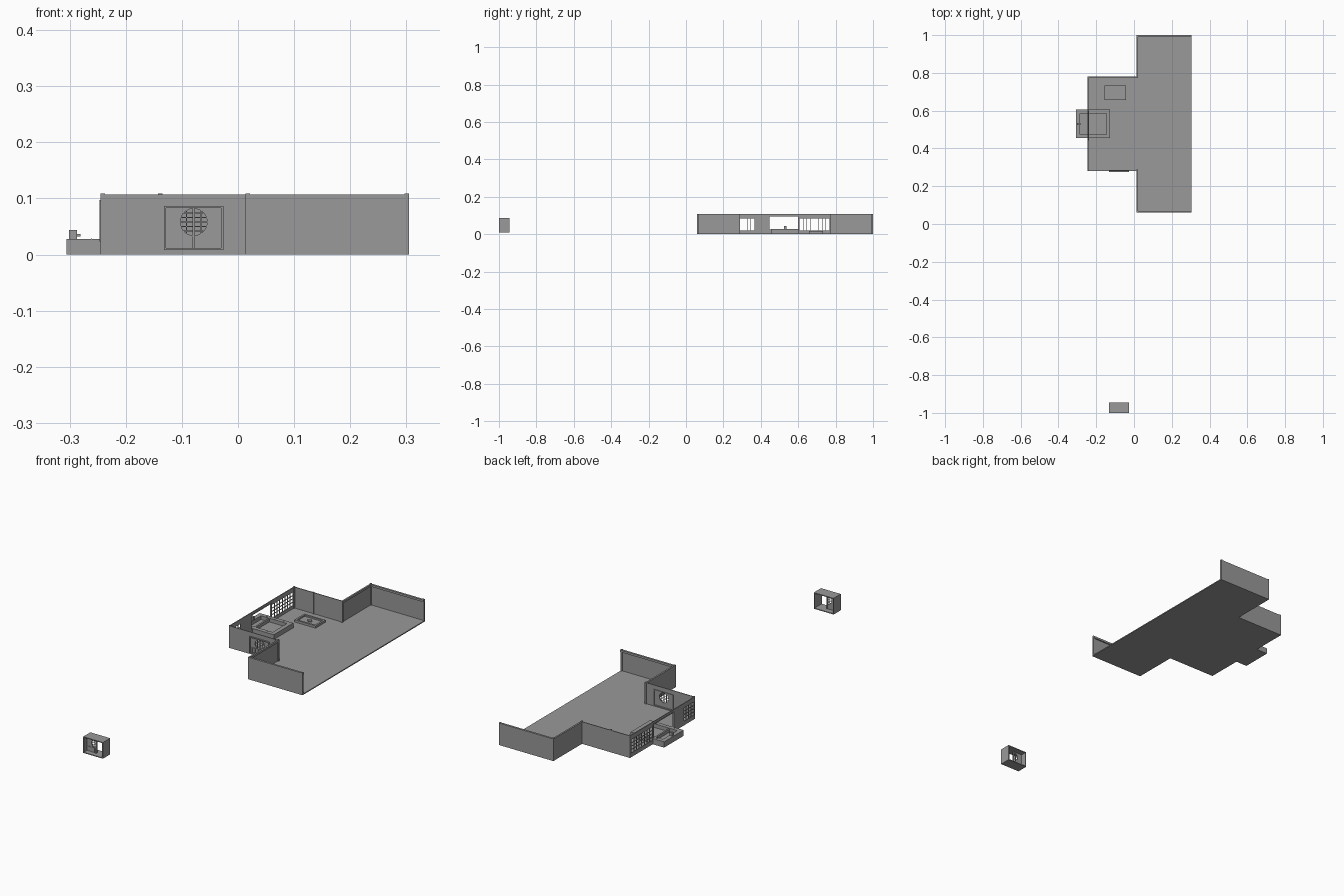
import bpy, bmesh, math

cube = bpy.data.objects.get("Cube")
if cube:
    bpy.data.objects.remove(cube)

grey = bpy.data.materials.new("plain grey")
grey.use_nodes = True
grey.diffuse_color = (0.32, 0.32, 0.32, 1)
grey.node_tree.nodes["Principled BSDF"].inputs["Base Color"].default_value = (0.32, 0.32, 0.32, 1)


def finish(name, bm):
    bmesh.ops.recalc_face_normals(bm, faces=bm.faces)
    mesh = bpy.data.meshes.new(name)
    bm.to_mesh(mesh)
    bm.free()
    mesh.materials.append(grey)
    obj = bpy.data.objects.new(name, mesh)
    bpy.context.collection.objects.link(obj)
    return obj


def box(name, x, y, z):
    """Block spanning the given (low, high) ranges."""
    bm = bmesh.new()
    bmesh.ops.create_cube(bm, size=1)
    for v in bm.verts:
        for i, (lo, hi) in enumerate((x, y, z)):
            v.co[i] = lo if v.co[i] < 0 else hi
    return finish(name, bm)


def prism(name, outline, offset):
    """Outline of 3D points, pushed out along an offset."""
    bm = bmesh.new()
    face = bm.faces.new([bm.verts.new(p) for p in outline])
    side = bmesh.ops.extrude_face_region(bm, geom=[face])["geom"]
    bmesh.ops.translate(bm, vec=offset, verts=[v for v in side if isinstance(v, bmesh.types.BMVert)])
    return finish(name, bm)


def frame(name, a, b, depth, width, axis):
    """Four rails round a rectangle; axis is the direction of its depth."""
    (a0, a1), (b0, b1) = a, b
    rails = [((a0, a0 + width), b), ((a1 - width, a1), b),
             ((a0 + width, a1 - width), (b0, b0 + width)),
             ((a0 + width, a1 - width), (b1 - width, b1))]
    for p, q in rails:
        ranges = [p, q]
        ranges.insert(axis, depth)
        box(name, *ranges)


WEST, MID, EAST = -0.245, 0.013, 0.305
H, T = 0.107, 0.004

# Floors: long hall and side room
box("hall_floor", (MID, EAST), (0.06, 1), (0, 0.005))
box("room_floor", (WEST, MID), (0.28, 0.78), (0, 0.005))

# Solid walls, the long east side stays open
for y in (0.06, 1 - T):
    box("hall_end_wall", (MID, EAST), (y, y + T), (0, H))
for y in ((0.06, 0.284), (0.776, 1)):
    box("hall_side_wall", (MID, MID + T), y, (0, H))
box("room_back_wall", (WEST, MID), (0.776, 0.78), (0, H))

# Top beams and corner posts
for y in (0.064, 0.99):
    box("hall_beam", (MID, EAST), (y, y + 0.006), (0.097, H))
for y in ((0.06, 0.28), (0.78, 1)):
    box("hall_side_beam", (MID + T, MID + 0.008), y, (0.097, H))
for x, ys in ((WEST, (0.28, 0.772)), (-0.143, (0.772,)),
              (MID, (0.06, 0.28, 0.772, 0.992)), (EAST - 0.008, (0.06, 0.992))):
    for y in ys:
        box("post", (x, x + 0.008), (y, y + 0.008), (0, 0.109))

# Front wall of the room, with an opening for the round window
WX, WZ = (-0.132, -0.026), (0.008, 0.087)
for x in ((WEST, WX[0]), (WX[1], MID)):
    box("room_front_wall", x, (0.28, 0.284), (0, H))
box("window_sill_wall", WX, (0.28, 0.284), (0, WZ[0]))
box("window_head_wall", WX, (0.28, 0.284), (WZ[1], H))


def moon_door(side, y):
    """Sliding door with half of a round window; side is -1 or 1."""
    cx, cz, r, half = -0.079, 0.058, 0.024, 0.049
    at = lambda u, z: (cx + side * u, y, z)
    arc = [at(r * math.sin(t), cz - r * math.cos(t))
           for t in (math.pi * i / 16 for i in range(17))]
    prism("door_panel", [at(0, 0.012), *arc, at(0, 0.084), at(half, 0.084), at(half, 0.012)],
          (0, 0.003, 0))
    # Raised half ring
    outer = [at(1.08 * r * math.sin(t), cz - 1.08 * r * math.cos(t))
             for t in (math.pi * i / 16 for i in range(17))]
    prism("round_window_rim", outer + arc[::-1], (0, -0.002, 0))
    # Lattice in the opening
    for i in (-2, -1, 0, 1, 2):
        z = cz + i * 0.008
        w = side * math.sqrt(r * r - (z - cz) ** 2)
        box("window_bar", sorted((cx, cx + w)), (y, y + 0.002), (z - 0.0006, z + 0.0006))
    for u in (0.0008, 0.013):
        x = cx + side * u
        w = math.sqrt(r * r - u * u)
        box("window_upright", (x - 0.0008, x + 0.0008), (y, y + 0.002), (cz - w, cz + w))
    # Lower rail and ribs
    box("door_rail", sorted((cx, cx + side * half)), (y - 0.002, y), (0.033, 0.035))
    for u in (0.008, 0.024, 0.04):
        x = cx + side * u
        box("door_rib", (x - 0.0008, x + 0.0008), (y - 0.002, y), (0.012, 0.033))


# Round window in the wall, and the free-standing window box
frame("window_frame", WX, WZ, (0.274, 0.287), 0.004, 1)
for s in (-1, 1):
    moon_door(s, 0.28)
frame("window_box", WX, WZ, (-1, -0.945), 0.004, 1)
moon_door(-1, -0.975)
box("window_box_divider", (-0.081, -0.077), (-0.979, -0.969), (0.012, 0.083))

# West wall: lattice windows either side of the bath opening
WX2 = (WEST, WEST + T)
for y in ((0.28, 0.288), (0.365, 0.445), (0.598, 0.606), (0.768, 0.78)):
    box("west_wall_pier", WX2, y, (0, H))
for y, top, low in (((0.28, 0.365), 0.085, 0.02), ((0.445, 0.6), 0.095, 0.025), ((0.6, 0.78), 0.085, 0.02)):
    box("west_wall_sill", WX2, y, (0, low))
    box("west_wall_head", WX2, y, (top, H))
for lo, hi, count in ((0.288, 0.365, 4), (0.606, 0.768, 8)):
    step = (hi - lo) / count
    for i in range(1, count):
        y = lo + i * step
        box("lattice_upright", WX2, (y - 0.001, y + 0.001), (0.02, 0.085))
    for z in (0.036, 0.052, 0.068):
        box("lattice_bar", WX2, (lo, hi), (z - 0.001, z + 0.001))
frame("bath_opening_frame", (0.443, 0.602), (0.023, 0.097), (WEST - 0.002, WEST + 0.006), 0.003, 0)

# Sunken bath with a wide rim and a spout
BX, BY = (-0.306, -0.126), (0.455, 0.605)
box("bath_base", BX, BY, (0, 0.01))
frame("bath_rim", BX, BY, (0.01, 0.028), 0.02, 2)
for y in (BY[0], BY[1] - 0.02):
    for i in (1, 2, 3):
        x = BX[0] + i * 0.045
        box("rim_joint", (x - 0.0008, x + 0.0008), (y, y + 0.02), (0.027, 0.0288))
box("spout_post", (-0.301, -0.287), (0.524, 0.536), (0.028, 0.044))
box("spout", (-0.288, -0.281), (0.528, 0.532), (0.032, 0.037))

# Hearth tray with a diamond in the middle
HX, HY = (-0.157, -0.043), (0.657, 0.733)
frame("hearth_frame", HX, HY, (0.005, 0.016), 0.009, 2)
box("hearth_bed", HX, HY, (0.005, 0.009))
cx, cy = -0.1, 0.695
prism("hearth_diamond", [(cx + 0.012 * math.cos(i * math.pi / 2), cy + 0.012 * math.sin(i * math.pi / 2), 0.009)
                         for i in range(4)], (0, 0, 0.006))
